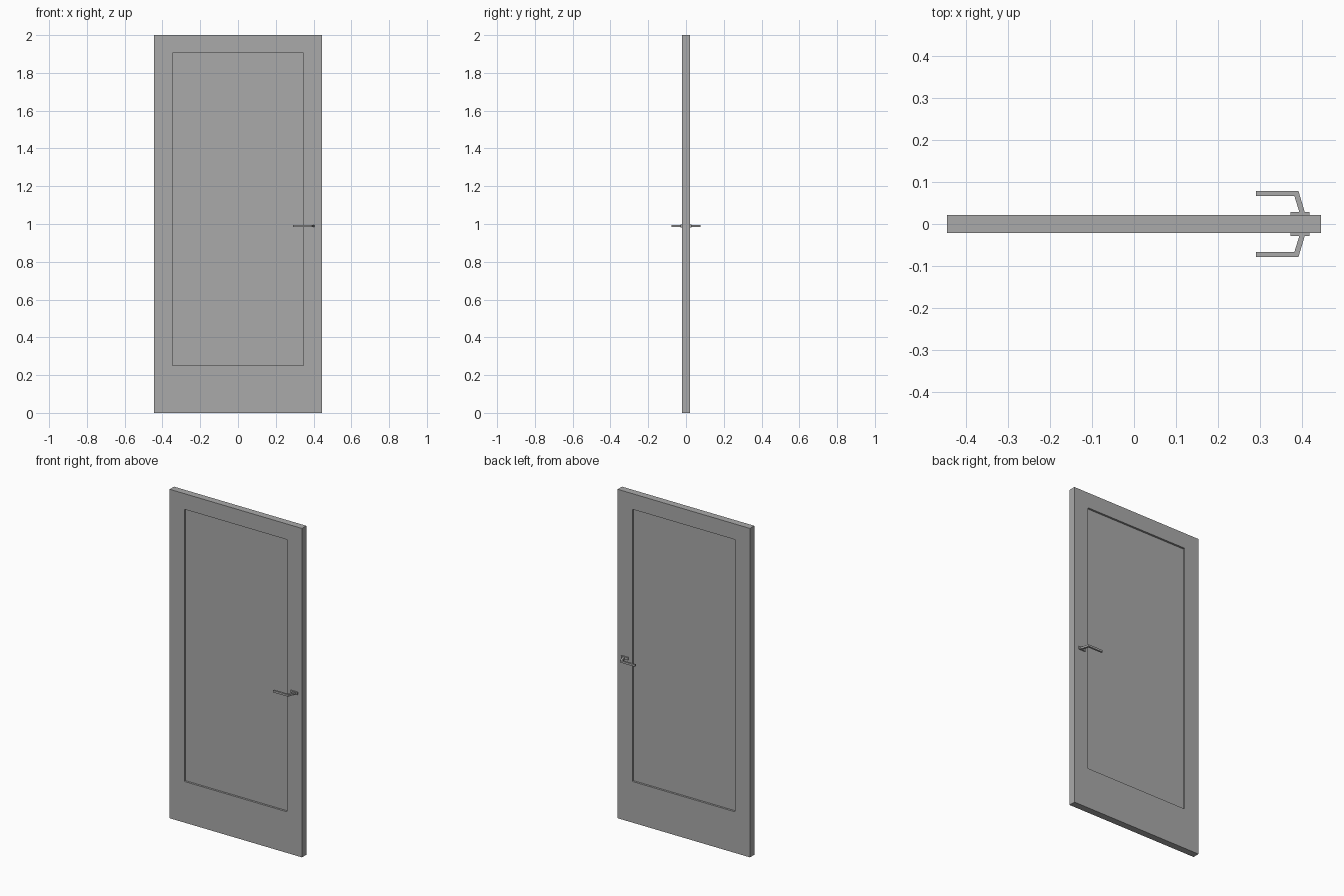
import bpy
import bmesh
from mathutils import Vector

cube = bpy.data.objects.get("Cube")
if cube:
    bpy.data.objects.remove(cube, do_unlink=True)

WIDTH, HEIGHT, THICK = 0.89, 2.0, 0.042
HANDLE_Z = 0.99


def make_material(name, colour):
    mat = bpy.data.materials.new(name)
    mat.use_nodes = True
    mat.diffuse_color = colour
    mat.node_tree.nodes["Principled BSDF"].inputs["Base Color"].default_value = colour
    return mat


grey = make_material("plain grey", (0.4, 0.4, 0.4, 1))


def finish(name, bm):
    bmesh.ops.recalc_face_normals(bm, faces=bm.faces)
    mesh = bpy.data.meshes.new(name)
    bm.to_mesh(mesh)
    bm.free()
    mesh.materials.append(grey)
    obj = bpy.data.objects.new(name, mesh)
    bpy.context.collection.objects.link(obj)
    return obj


def box(name, low, high):
    low, high = Vector(low), Vector(high)
    bm = bmesh.new()
    bmesh.ops.create_cube(bm, size=1)
    for v in bm.verts:
        v.co = (low + high) / 2 + v.co * (high - low)
    return finish(name, bm)


def prism(name, outline, z_low, z_high):
    """Extrude an outline in the ground plane upwards."""
    bm = bmesh.new()
    face = bm.faces.new([bm.verts.new((x, y, z_low)) for x, y in outline])
    moved = bmesh.ops.extrude_face_region(bm, geom=[face])["geom"]
    verts = [g for g in moved if isinstance(g, bmesh.types.BMVert)]
    bmesh.ops.translate(bm, verts=verts, vec=(0, 0, z_high - z_low))
    return finish(name, bm)


# Door frame: two stiles and two rails around the sunken panel
w, t = WIDTH / 2, THICK / 2
inner, low, high = 0.346, 0.25, 1.905
box("right_stile", (-w, -t, 0), (-inner, t, HEIGHT))
box("left_stile", (inner, -t, 0), (w, t, HEIGHT))
box("bottom_rail", (-inner, -t, 0), (inner, t, low))
box("top_rail", (-inner, -t, high), (inner, t, HEIGHT))
box("sunken_panel", (-inner, -0.009, low), (inner, 0.009, high))

# Lever handle with its back plate on each face
for side, y in (("front", -1), ("back", 1)):
    plate = sorted((y * t, y * 0.028))
    box(side + "_handle_plate", (0.372, plate[0], HANDLE_Z - 0.008),
        (0.417, plate[1], HANDLE_Z + 0.008))
    lever = [(0.393, 0.028), (0.406, 0.028), (0.391, 0.078),
             (0.29, 0.078), (0.29, 0.067), (0.381, 0.067)]
    prism(side + "_handle_lever", [(x, y * d) for x, d in lever],
          HANDLE_Z - 0.006, HANDLE_Z + 0.006)
